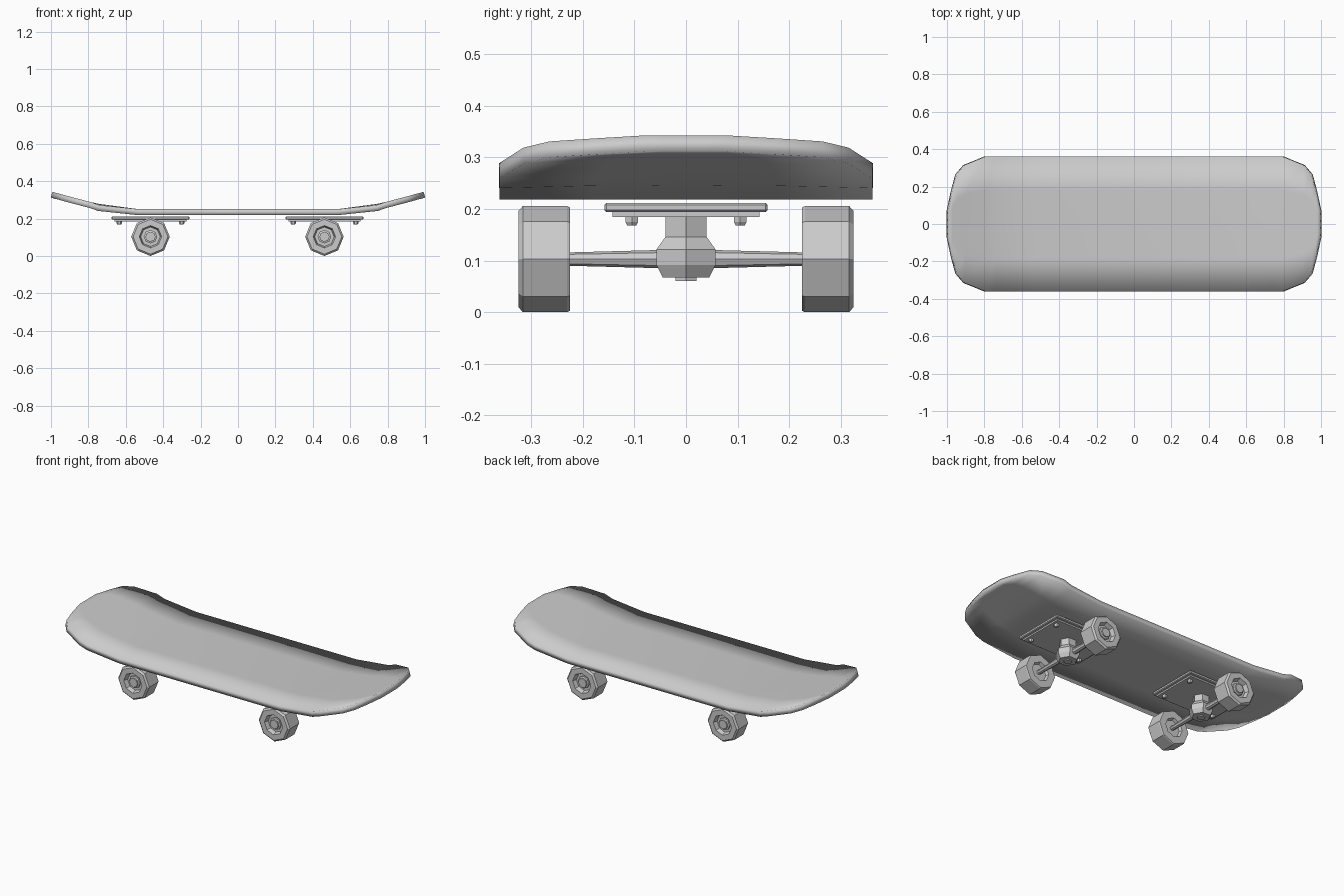
import bpy, bmesh, math

if "Cube" in bpy.data.objects:
    bpy.data.objects.remove(bpy.data.objects["Cube"])


def finish(name, bm):
    bmesh.ops.recalc_face_normals(bm, faces=bm.faces)
    me = bpy.data.meshes.new(name)
    bm.to_mesh(me)
    bm.free()
    ob = bpy.data.objects.new(name, me)
    bpy.context.collection.objects.link(ob)
    return ob


def lathe(name, profile, sides, loc, axis='Z', flip=1, turn=0.0):
    """Revolve (radius, height) points; end rings are capped."""
    bm = bmesh.new()
    rings = []
    for r, h in profile:
        ring = []
        for i in range(sides):
            a = turn + 2 * math.pi * i / sides
            u, v = r * math.cos(a), r * math.sin(a)
            p = (u, v, h) if axis == 'Z' else (u, h * flip, v)
            ring.append(bm.verts.new([p[k] + loc[k] for k in range(3)]))
        rings.append(ring)
    for a, b in zip(rings, rings[1:]):
        for i in range(sides):
            j = (i + 1) % sides
            bm.faces.new((a[i], a[j], b[j], b[i]))
    bm.faces.new(rings[0])
    bm.faces.new(rings[-1])
    return finish(name, bm)


def box(name, cx, hx, hy, z0, z1, bevel=0.0):
    bm = bmesh.new()
    bmesh.ops.create_cube(bm, size=1)
    for v in bm.verts:
        v.co = (cx + v.co.x * 2 * hx, v.co.y * 2 * hy, (z0 + z1) / 2 + v.co.z * (z1 - z0))
    if bevel:
        bmesh.ops.bevel(bm, geom=list(bm.edges), offset=bevel, segments=1, affect='EDGES')
    return finish(name, bm)


# deck: cross rows (x, half width, top height, extra height in the middle)
half = [(0.53, 0.362, 0.250, 0.0), (0.74, 0.362, 0.272, 0.006), (0.79, 0.362, 0.289, 0.0),
        (0.905, 0.315, 0.319, 0.0), (0.947, 0.265, 0.331, 0.0),
        (0.972, 0.175, 0.337, 0.0), (0.992, 0.075, 0.343, 0.0)]
rows = [(-x, w, z, c) for x, w, z, c in reversed(half)] + half
bm = bmesh.new()
grid = [[bm.verts.new((x, w * f, z + c * (1 - f * f))) for f in (-1, -0.5, 0, 0.5, 1)]
        for x, w, z, c in rows]
for a, b in zip(grid, grid[1:]):
    for i in range(4):
        bm.faces.new((a[i], b[i], b[i + 1], a[i + 1]))
deck = finish("deck", bm)
if deck.data.polygons[0].normal.z < 0:
    deck.data.flip_normals()
sol = deck.modifiers.new("thickness", 'SOLIDIFY')
sol.thickness = 0.032
sol.offset = -1
bpy.context.view_layer.objects.active = deck
deck.select_set(True)
bpy.ops.object.shade_smooth_by_angle(angle=math.radians(30))

AXLE_Z = 0.103
for end, cx in (("rear", -0.468), ("front", 0.462)):
    # mounting plates and bolts
    box(end + "_riser_plate", cx, 0.208, 0.158, 0.194, 0.212, 0.004)
    box(end + "_base_plate", cx, 0.192, 0.142, 0.185, 0.195)
    for sx in (-1, 1):
        for sy in (-1, 1):
            lathe(end + "_bolt", [(0.014, 0.186), (0.014, 0.175), (0.010, 0.168)], 6,
                  (cx + sx * 0.167, sy * 0.105, 0))
    # hexagonal hanger body with nut underneath
    lathe(end + "_hanger", [(0.046, 0.187), (0.046, 0.146), (0.066, 0.122), (0.066, 0.092),
                            (0.052, 0.067)], 6, (cx, 0, 0))
    lathe(end + "_kingpin_nut", [(0.023, 0.07), (0.023, 0.061)], 6, (cx, 0, 0))
    # tapered axle, thickest in the middle
    lathe(end + "_axle", [(0.013, -0.29), (0.013, -0.225), (0.019, 0), (0.013, 0.225),
                          (0.013, 0.29)], 8, (cx, 0, AXLE_Z), 'Y')
    for side in (-1, 1):
        # octagonal wheel with recessed faces, and hub nut
        lathe(end + "_wheel", [(0.050, 0.242), (0.057, 0.225), (0.100, 0.225), (0.103, 0.231),
                               (0.103, 0.316), (0.093, 0.325), (0.060, 0.325), (0.052, 0.300)],
              8, (cx, 0, AXLE_Z), 'Y', side)
        lathe(end + "_hub_nut", [(0.036, 0.298), (0.036, 0.309), (0.027, 0.312), (0.027, 0.320)],
              8, (cx, 0, AXLE_Z), 'Y', side)
